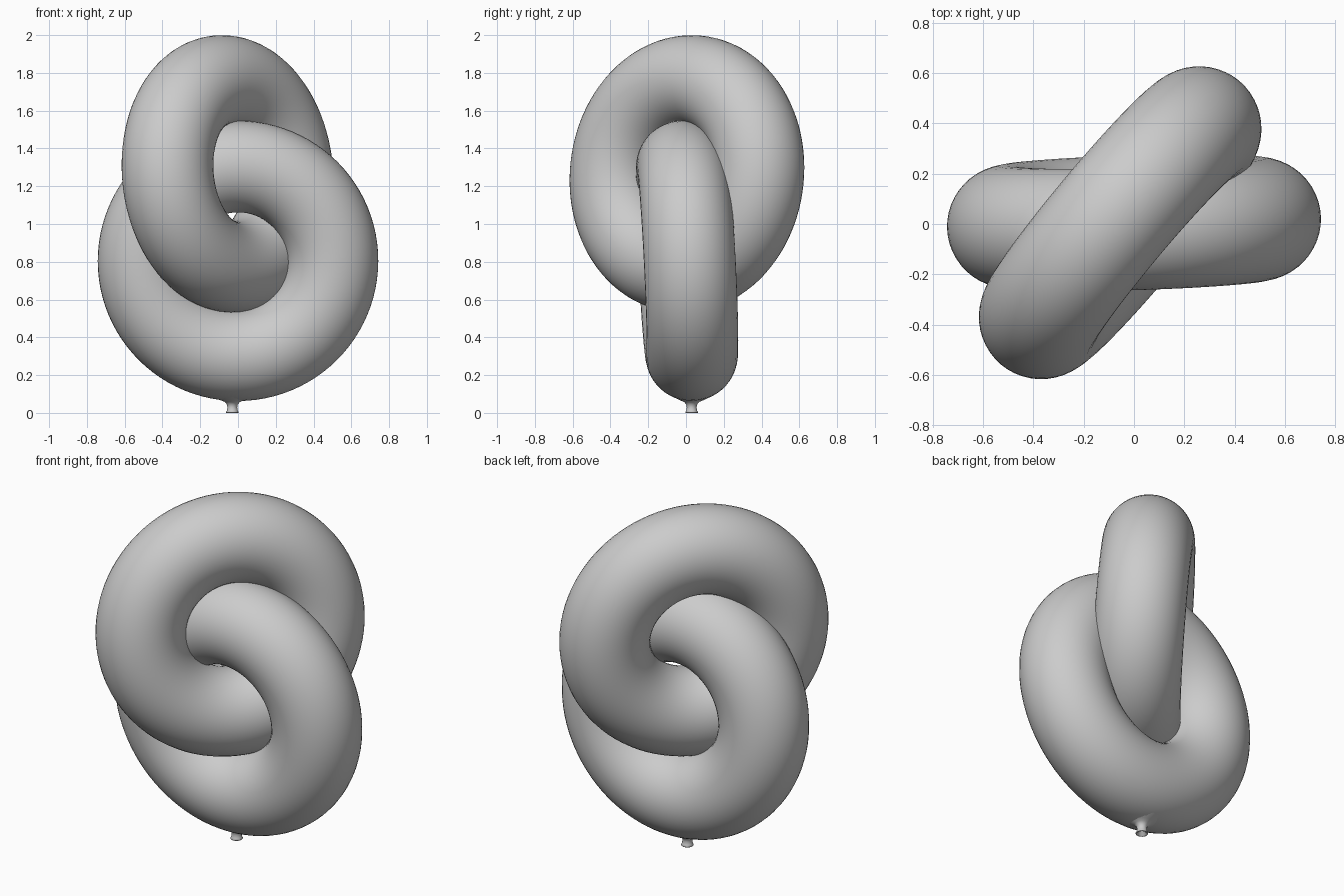
import bpy, bmesh, math
from mathutils import Matrix, Vector

if "Cube" in bpy.data.objects:
    bpy.data.objects.remove(bpy.data.objects["Cube"])


def ring(name, centre, yaw, lean, major, minor):
    """Upright torus: yaw turns it about z, lean tips its top sideways."""
    bpy.ops.mesh.primitive_torus_add(major_radius=major, minor_radius=minor,
                                     major_segments=96, minor_segments=48)
    o = bpy.context.object
    o.name = name
    u = Vector((math.cos(yaw), math.sin(yaw), 0))
    side = Vector((-math.sin(yaw), math.cos(yaw), 0))
    v = (Vector((0, 0, 1)) + side * lean).normalized()
    w = u.cross(v)
    m = Matrix((u, v, w)).transposed().to_4x4()
    o.data.transform(Matrix.Translation(centre) @ m)
    o.data.shade_smooth()
    return o


# two inflated, interlocked rings
ring("lower_ring", (0, 0.005, 0.805), math.radians(1.7), -0.05, 0.5, 0.243)
ring("upper_ring", (-0.055, 0.005, 1.265), math.radians(50), 0.08, 0.493, 0.243)

# small flared filling nozzle under the lower ring, hollow at the mouth
profile = [(0.10, 0.085), (0.06, 0.066), (0.04, 0.058), (0.029, 0.045),
           (0.026, 0.03), (0.029, 0.012), (0.034, 0.003), (0.032, 0.0),
           (0.024, 0.002), (0.017, 0.03), (0.0, 0.032)]
bm = bmesh.new()
verts = [bm.verts.new((r, 0, z)) for r, z in profile]
edges = [bm.edges.new(p) for p in zip(verts, verts[1:])]
bmesh.ops.spin(bm, geom=verts + edges, cent=(0, 0, 0), axis=(0, 0, 1),
               angle=math.tau, steps=24)
bmesh.ops.remove_doubles(bm, verts=bm.verts, dist=1e-5)
bmesh.ops.recalc_face_normals(bm, faces=bm.faces)
mesh = bpy.data.meshes.new("nozzle")
bm.to_mesh(mesh)
bm.free()
mesh.shade_smooth()
nozzle = bpy.data.objects.new("nozzle", mesh)
nozzle.location = (-0.03, 0.03, 0)
bpy.context.collection.objects.link(nozzle)
